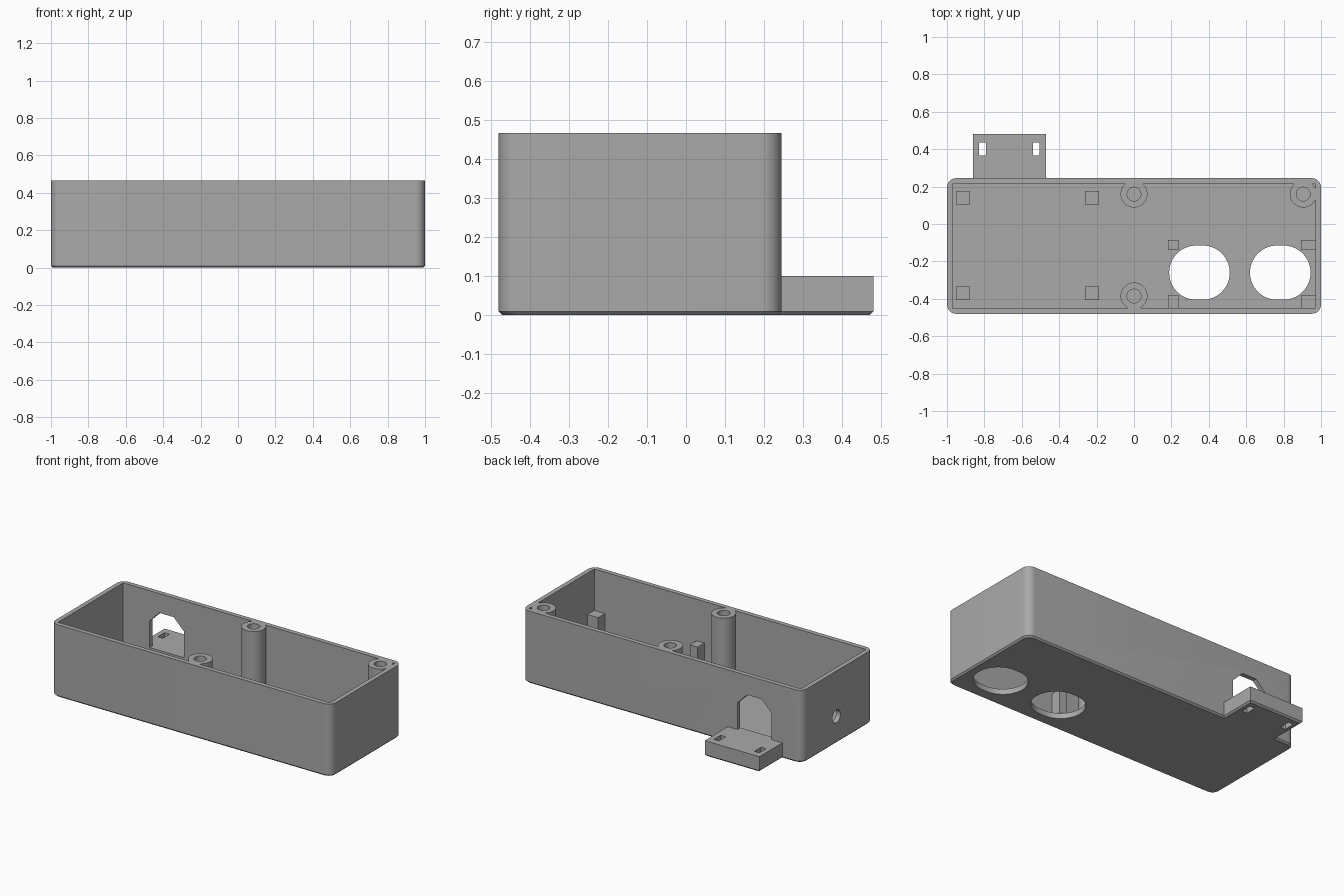
import bpy, bmesh, math

old = bpy.data.objects.get("Cube")
if old:
    bpy.data.objects.remove(old, do_unlink=True)

grey = bpy.data.materials.new("mid grey plastic")
grey.use_nodes = True
GREY = (0.4, 0.4, 0.4, 1)
grey.diffuse_color = GREY
grey.node_tree.nodes["Principled BSDF"].inputs["Base Color"].default_value = GREY

TOP, FLOOR, WALL = 0.467, 0.035, 0.03
FRONT, BACK = -0.48, 0.245


def loft(name, rings):
    """Closed solid through matching rings of 3D points."""
    bm = bmesh.new()
    loops = [[bm.verts.new(p) for p in ring] for ring in rings]
    for a, b in zip(loops, loops[1:]):
        for i in range(len(a)):
            j = (i + 1) % len(a)
            bm.faces.new((a[i], a[j], b[j], b[i]))
    bm.faces.new(loops[0][::-1])
    bm.faces.new(loops[-1])
    bmesh.ops.recalc_face_normals(bm, faces=bm.faces)
    mesh = bpy.data.meshes.new(name)
    bm.to_mesh(mesh)
    bm.free()
    mesh.materials.append(grey)
    obj = bpy.data.objects.new(name, mesh)
    bpy.context.collection.objects.link(obj)
    return obj


def rounded(x0, x1, y0, y1, r, steps=8):
    """Rounded rectangle outline, counter-clockwise."""
    pts = []
    corners = ((x1 - r, y1 - r), (x0 + r, y1 - r), (x0 + r, y0 + r), (x1 - r, y0 + r))
    for k, (cx, cy) in enumerate(corners):
        for i in range(steps + 1):
            a = math.pi / 2 * (k + i / steps)
            pts.append((cx + r * math.cos(a), cy + r * math.sin(a)))
    return pts


def circle(x, y, r, n=40):
    return [(x + r * math.cos(math.tau * i / n), y + r * math.sin(math.tau * i / n))
            for i in range(n)]


def rect(x0, x1, y0, y1):
    return [(x0, y0), (x1, y0), (x1, y1), (x0, y1)]


def prism(name, outline, z0, z1):
    return loft(name, [[(x, y, z) for x, y in outline] for z in (z0, z1)])


def combine(target, other, operation):
    mod = target.modifiers.new(operation, "BOOLEAN")
    mod.operation, mod.solver, mod.object = operation, "EXACT", other
    bpy.context.view_layer.objects.active = target
    bpy.ops.object.modifier_apply(modifier=mod.name)
    bpy.data.objects.remove(other, do_unlink=True)


def add(other):
    combine(case, other, "UNION")


def cut(other):
    combine(case, other, "DIFFERENCE")


# Outer case with a chamfered lower edge
C = 0.01
low = rounded(-1 + C, 1 - C, FRONT + C, BACK - C, 0.045)
full = rounded(-1, 1, FRONT, BACK, 0.05)
case = loft("case", [[(x, y, z) for x, y in ring]
                     for ring, z in ((low, 0), (full, C), (full, TOP))])

# Mounting shelf behind the case
add(loft("shelf", [[(x, y, z) for x, y in ring] for ring, z in (
    (rect(-0.86 + C, -0.47 - C, 0.225, 0.48 - C), 0),
    (rect(-0.86, -0.47, 0.225, 0.48), C),
    (rect(-0.86, -0.47, 0.225, 0.48), 0.1))]))

# Open interior
cut(prism("cavity", rect(-1 + WALL, 1 - WALL, FRONT + WALL, BACK - WALL), FLOOR, 0.6))

# Screw posts with blind bores
posts = ((0, 0.16), (0, -0.385), (0.905, 0.16))
for x, y in posts:
    add(prism("screw_post", circle(x, y, 0.072), 0.02, TOP))
for x, y in posts:
    cut(prism("bore", circle(x, y, 0.037, 24), 0.15, 0.6))

# Low square pegs
for x in (-0.915, -0.225):
    for y in (0.14, -0.37):
        add(prism("low_peg", rect(x - 0.037, x + 0.037, y - 0.036, y + 0.036), 0.02, 0.09))

# Tall pegs beside the floor openings
for x0, x1 in ((0.183, 0.238), (0.893, 0.98)):
    for y0, y1 in ((-0.14, -0.085), (-0.46, -0.38)):
        add(prism("tall_peg", rect(x0, x1, y0, y1), 0.02, 0.2))

# Two oval floor openings
for x in (0.35, 0.782):
    cut(prism("floor_opening", rounded(x - 0.162, x + 0.162, -0.405, -0.115, 0.1449, 14), -0.1, 0.1))

# Strap slots through the shelf
for x in (-0.81, -0.522):
    cut(prism("strap_slot", rect(x - 0.018, x + 0.018, 0.365, 0.435), -0.1, 0.2))

# Arched cable window in the back wall
arch = [(-0.66 + 0.1325 * math.cos(math.radians(a)), 0.22 + 0.1325 * math.sin(math.radians(a)))
        for a in (22.5, 67.5, 112.5, 157.5)]
window = [(arch[0][0], 0.1)] + arch + [(arch[-1][0], 0.1)]
cut(loft("cable_window", [[(x, y, z) for x, z in window] for y in (0.19, 0.27)]))

# Round hole in the right end wall
cut(loft("end_hole", [[(x, y, z) for y, z in circle(-0.105, 0.175, 0.042, 24)]
                      for x in (-1.05, -0.94)]))

bpy.ops.object.select_all(action="DESELECT")
case.select_set(True)
bpy.context.view_layer.objects.active = case
bpy.ops.object.shade_smooth_by_angle(angle=math.radians(30))
